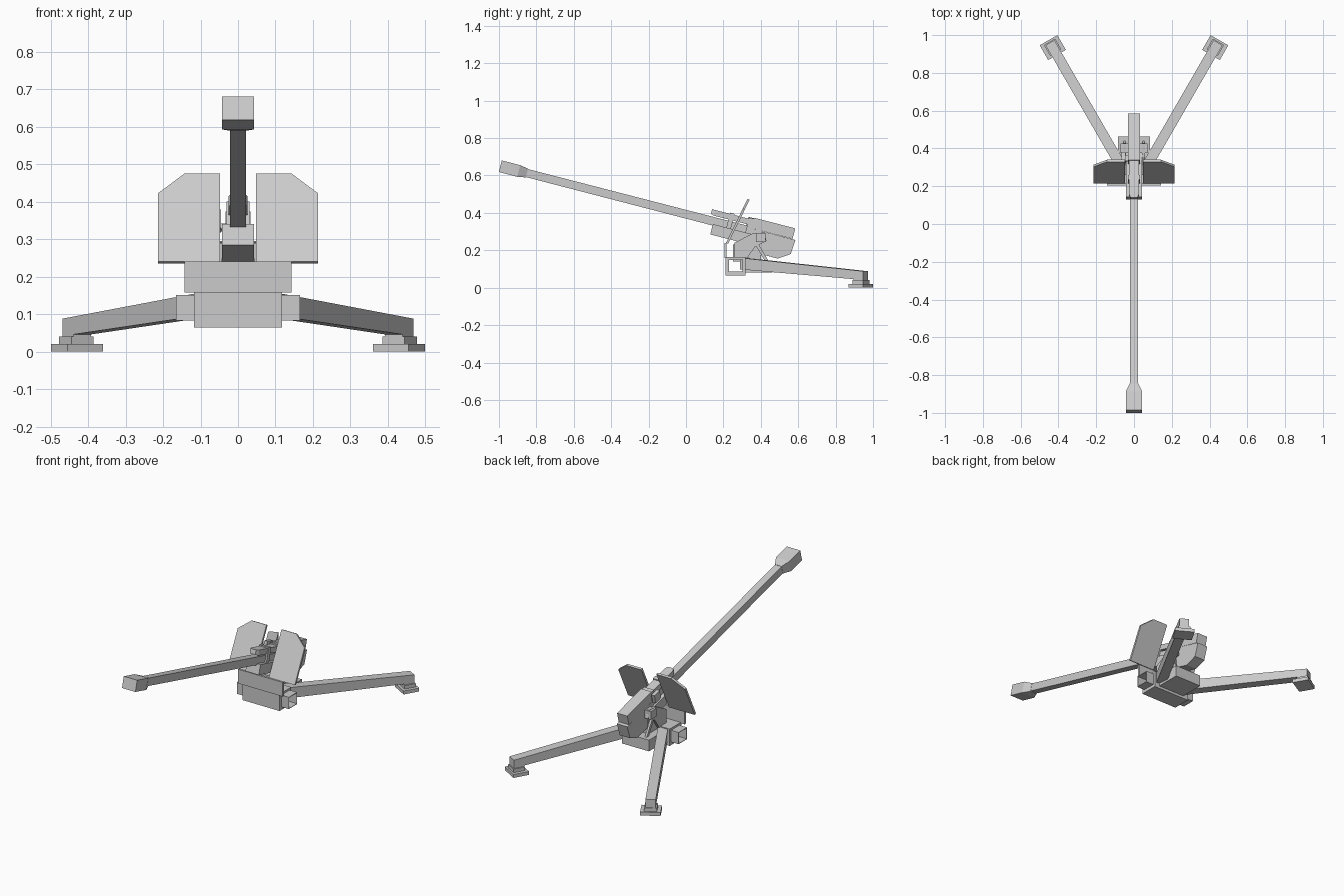
import bpy, bmesh
from math import radians
from mathutils import Matrix, Vector

if "Cube" in bpy.data.objects:
    bpy.data.objects.remove(bpy.data.objects["Cube"])

ID = Matrix.Identity(4)
# Frame of the elevated gun: local y runs back along the bore, z is up from it
GUN = Matrix.Translation((0, 0.2, 0.341)) @ Matrix.Rotation(radians(-14.5), 4, 'X')


def finish(name, bm, m):
    bm.transform(m)
    bmesh.ops.recalc_face_normals(bm, faces=bm.faces)
    me = bpy.data.meshes.new(name)
    bm.to_mesh(me)
    bm.free()
    ob = bpy.data.objects.new(name, me)
    bpy.context.collection.objects.link(ob)
    return ob


def loft(name, secs, m=ID, caps=True):
    """Rectangular sections along y: (y, half width, z low, z high)."""
    bm = bmesh.new()
    rings = [[bm.verts.new(p) for p in ((-w, y, a), (w, y, a), (w, y, b), (-w, y, b))]
             for y, w, a, b in secs]
    for r, s in zip(rings, rings[1:]):
        for i in range(4):
            j = (i + 1) % 4
            bm.faces.new((r[i], r[j], s[j], s[i]))
    if caps:
        bm.faces.new(rings[0])
        bm.faces.new(rings[-1])
    return finish(name, bm, m)


def prism(name, pts, x0, x1, m=ID):
    """Side profile of (y, z) points extruded from x0 to x1."""
    bm = bmesh.new()
    f = bm.faces.new([bm.verts.new((x0, y, z)) for y, z in pts])
    r = bmesh.ops.extrude_face_region(bm, geom=[f])
    bmesh.ops.translate(bm, vec=(x1 - x0, 0, 0),
                        verts=[v for v in r['geom'] if isinstance(v, bmesh.types.BMVert)])
    return finish(name, bm, m)


def box(name, x0, x1, y0, y1, z0, z1, m=ID):
    return prism(name, [(y0, z0), (y1, z0), (y1, z1), (y0, z1)], x0, x1, m)


def tube(name, hw, outer, inner):
    """Square tube along x, open through; outer/inner = (y0, y1, z0, z1)."""
    bm = bmesh.new()
    rings = []
    for x, (a, b, c, d) in ((-hw, outer), (hw, outer), (hw, inner), (-hw, inner)):
        rings.append([bm.verts.new(p) for p in ((x, a, c), (x, b, c), (x, b, d), (x, a, d))])
    for k in range(4):
        r, s = rings[k], rings[(k + 1) % 4]
        for i in range(4):
            j = (i + 1) % 4
            bm.faces.new((r[i], r[j], s[j], s[i]))
    return finish(name, bm, ID)


# Barrel with flared muzzle brake
loft("barrel", [(-1.11, .021, -.022, .022), (.2, .022, -.023, .023)], GUN)
loft("muzzle_brake", [(-1.232, .043, -.032, .032), (-1.13, .043, -.032, .032),
                      (-1.085, .022, -.024, .024)], GUN)

# Recoil tube, cradle and breech
loft("recoil_tube", [(-.078, .018, .035, .061), (-.06, .026, .03, .061),
                     (.16, .026, .03, .061)], GUN)
for i, u in enumerate((.02, .125)):
    box(f"recoil_clamp_{i}", -.031, .031, u, u + .025, -.015, .067, GUN)
box("cradle", -.043, .043, -.054, .2, -.072, -.015, GUN)
box("breech_block", -.033, .033, .15, .378, .015, .073, GUN)
prism("breech_housing", [(.15, .015), (.394, .013), (.389, -.066), (.327, -.107),
                         (.234, -.106), (.15, -.07)], -.033, .033, GUN)

# Carriage beam: open square tube with side stubs and rear tray
tube("carriage_beam", .118, (.212, .318, .065, .163), (.229, .304, .084, .15))
tube("axle_sleeve", .166, (.228, .305, .083, .151), (.231, .302, .086, .148))
box("rear_tray", -.086, .086, .312, .462, .08, .145)
box("traverse_pivot", -.04, .04, .25, .4, .14, .23)

for side, s in (("right", 1), ("left", -1)):
    M = Matrix.Diagonal((s, 1, 1, 1))
    # Saddle cheek holding the gun
    prism(f"saddle_cheek_{side}", [(.26, .155), (.26, .24), (.355, .29), (.42, .295),
                                   (.43, .25), (.37, .22), (.325, .155)], .043, .058, M)
    box(f"trunnion_{side}", .03, .072, .375, .425, .245, .292, M)
    prism(f"saddle_strut_{side}", [(.37, .23), (.39, .23), (.44, .145), (.42, .145)],
          .044, .056, M)
    # Slanted shield wing with cut outer corner
    bm = bmesh.new()
    f = bm.faces.new([bm.verts.new((x, .214 + (z - .24) * .49, z)) for x, z in
                      ((.048, .24), (.214, .24), (.214, .422), (.143, .475), (.048, .475))])
    r = bmesh.ops.extrude_face_region(bm, geom=[f])
    bmesh.ops.translate(bm, vec=Vector((0, .011, -.005)),
                        verts=[v for v in r['geom'] if isinstance(v, bmesh.types.BMVert)])
    finish(f"shield_wing_{side}", bm, M)
    # Splayed trail leg ending in a foot
    L = M @ Matrix.Translation((.43, .934, 0)) @ Matrix.Rotation(radians(-30), 4, 'Z')
    prism(f"trail_leg_{side}", [(-.73, .16), (.03, .088), (.03, .02), (-.03, .02),
                                (-.03, .046), (-.73, .098)], -.027, .027, L)
    box(f"foot_neck_{side}", -.034, .034, -.03, .035, .018, .04, L)
    box(f"foot_plate_{side}", -.054, .054, -.045, .045, 0, .02, L)

# Lower shield and gun sight
box("lower_shield", -.143, .143, .205, .217, .158, .24)
box("sight_arm", -.06, -.03, .13, .16, .02, .035, GUN)
box("sight_box", -.065, -.045, .12, .17, .02, .07, GUN)
